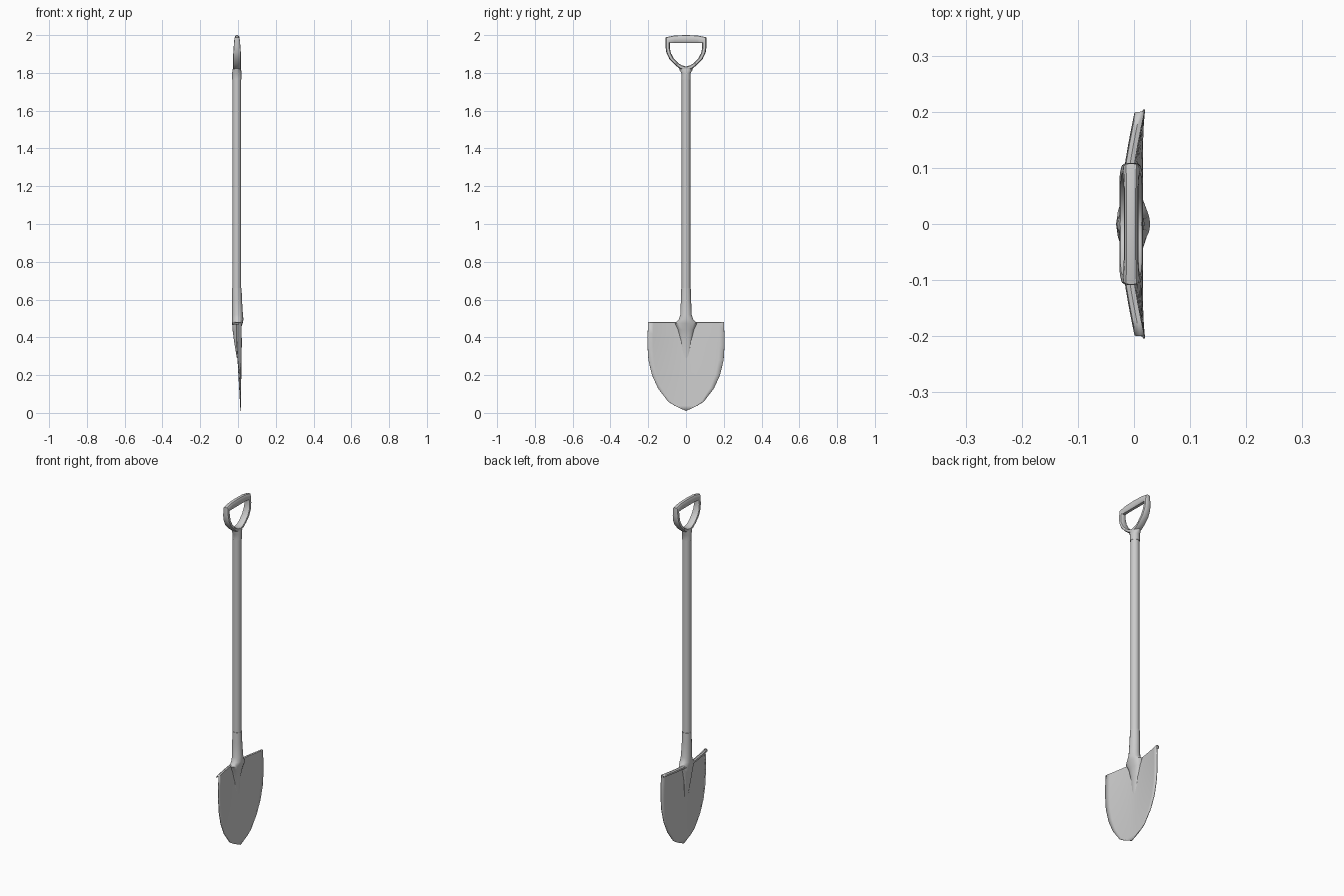
import bpy, bmesh, math

if "Cube" in bpy.data.objects:
    bpy.data.objects.remove(bpy.data.objects["Cube"])


def finish(name, bm, angle=35):
    bmesh.ops.remove_doubles(bm, verts=bm.verts, dist=1e-5)
    bmesh.ops.recalc_face_normals(bm, faces=bm.faces)
    me = bpy.data.meshes.new(name)
    bm.to_mesh(me)
    bm.free()
    ob = bpy.data.objects.new(name, me)
    bpy.context.collection.objects.link(ob)
    bpy.ops.object.select_all(action='DESELECT')
    bpy.context.view_layer.objects.active = ob
    ob.select_set(True)
    bpy.ops.object.shade_smooth_by_angle(angle=math.radians(angle))
    return ob


def bridge(bm, a, b):
    n = len(a)
    for i in range(n):
        bm.faces.new((a[i], a[(i + 1) % n], b[(i + 1) % n], b[i]))


def loft(name, sections, n=16):
    """Stack of ellipses: (z, x_min, x_max, half width in y)."""
    bm = bmesh.new()
    rings = []
    for z, x0, x1, ry in sections:
        c, rx = (x0 + x1) / 2, (x1 - x0) / 2
        rings.append([bm.verts.new((c + rx * math.cos(t), ry * math.sin(t), z))
                      for t in (2 * math.pi * i / n for i in range(n))])
    for a, b in zip(rings, rings[1:]):
        bridge(bm, a, b)
    bm.faces.new(rings[0])
    bm.faces.new(rings[-1])
    return finish(name, bm)


# Shaft, blade socket and grip collar
loft("shaft", [(0.5, -0.029, 0.017, 0.023), (1.8, -0.029, 0.017, 0.023)])
loft("socket", [(0.66, -0.031, 0.019, 0.025), (0.60, -0.031, 0.021, 0.027),
                (0.52, -0.031, 0.026, 0.030), (0.495, -0.032, 0.029, 0.038),
                (0.475, -0.031, 0.025, 0.058), (0.44, -0.029, 0.013, 0.043),
                (0.38, -0.021, 0.003, 0.029), (0.29, -0.006, 0.001, 0.018)])
loft("grip_collar", [(1.765, -0.031, 0.019, 0.025), (1.80, -0.031, 0.019, 0.025),
                     (1.815, -0.029, 0.017, 0.034), (1.832, -0.025, 0.013, 0.036)])

# D-shaped grip: paired outer / inner outline points (y, z) and half depth in x
half = [((0, 2.0), (0, 1.957), 0.013), ((0.06, 1.998), (0.06, 1.957), 0.013),
        ((0.108, 1.988), (0.084, 1.957), 0.015), ((0.109, 1.94), (0.086, 1.935), 0.018),
        ((0.104, 1.908), (0.080, 1.905), 0.020), ((0.088, 1.873), (0.066, 1.878), 0.021),
        ((0.058, 1.842), (0.042, 1.852), 0.021), ((0.030, 1.82), (0.022, 1.84), 0.021),
        ((0, 1.812), (0, 1.834), 0.021)]
loop = half + [((-o[0], o[1]), (-i[0], i[1]), d) for o, i, d in half[-2:0:-1]]
bm = bmesh.new()
rings = []
for (oy, oz), (iy, iz), d in loop:
    ring = []
    for k in range(12):
        t = 2 * math.pi * k / 12
        s, c = math.sin(t), math.cos(t)
        # rounded-box section
        s, c = (math.copysign(abs(v) ** 0.7, v) for v in (s, c))
        f = (1 + c) / 2
        ring.append(bm.verts.new((-0.005 + d * s, iy + (oy - iy) * f, iz + (oz - iz) * f)))
    rings.append(ring)
for a, b in zip(rings, rings[1:] + rings[:1]):
    bridge(bm, a, b)
finish("d_grip", bm)

# Dished blade with its top edge folded back as foot treads
outline = [(0.478, 0.2), (0.42, 0.203), (0.36, 0.204), (0.28, 0.199), (0.20, 0.180),
           (0.13, 0.148), (0.06, 0.095), (0.038, 0.06), (0.01, 0.0)]
N = 14


def dish(y, z):
    xc = -0.012 + 0.027 * (0.478 - z) / 0.468
    return xc + (0.018 - xc) * (abs(y) / 0.204) ** 1.5


rows = [(0.468, 0.198, -0.014), (0.476, 0.199, -0.012), (0.479, 0.2, -0.006)]
rows += [(z, w, 0) for z, w in outline]
bm = bmesh.new()
grid = []
for z, w, dx in rows:
    ys = [w * (2 * i / N - 1) for i in range(N + 1)]
    if w == 0:
        ys = [0]
    grid.append([bm.verts.new((dish(y, z) + dx, y, z)) for y in ys])
for a, b in zip(grid, grid[1:]):
    for i in range(N):
        if len(b) == 1:
            bm.faces.new((a[i], a[i + 1], b[0]))
        else:
            bm.faces.new((a[i], a[i + 1], b[i + 1], b[i]))
blade = finish("blade", bm)
mod = blade.modifiers.new("thickness", 'SOLIDIFY')
mod.thickness = 0.004
mod.offset = 0
